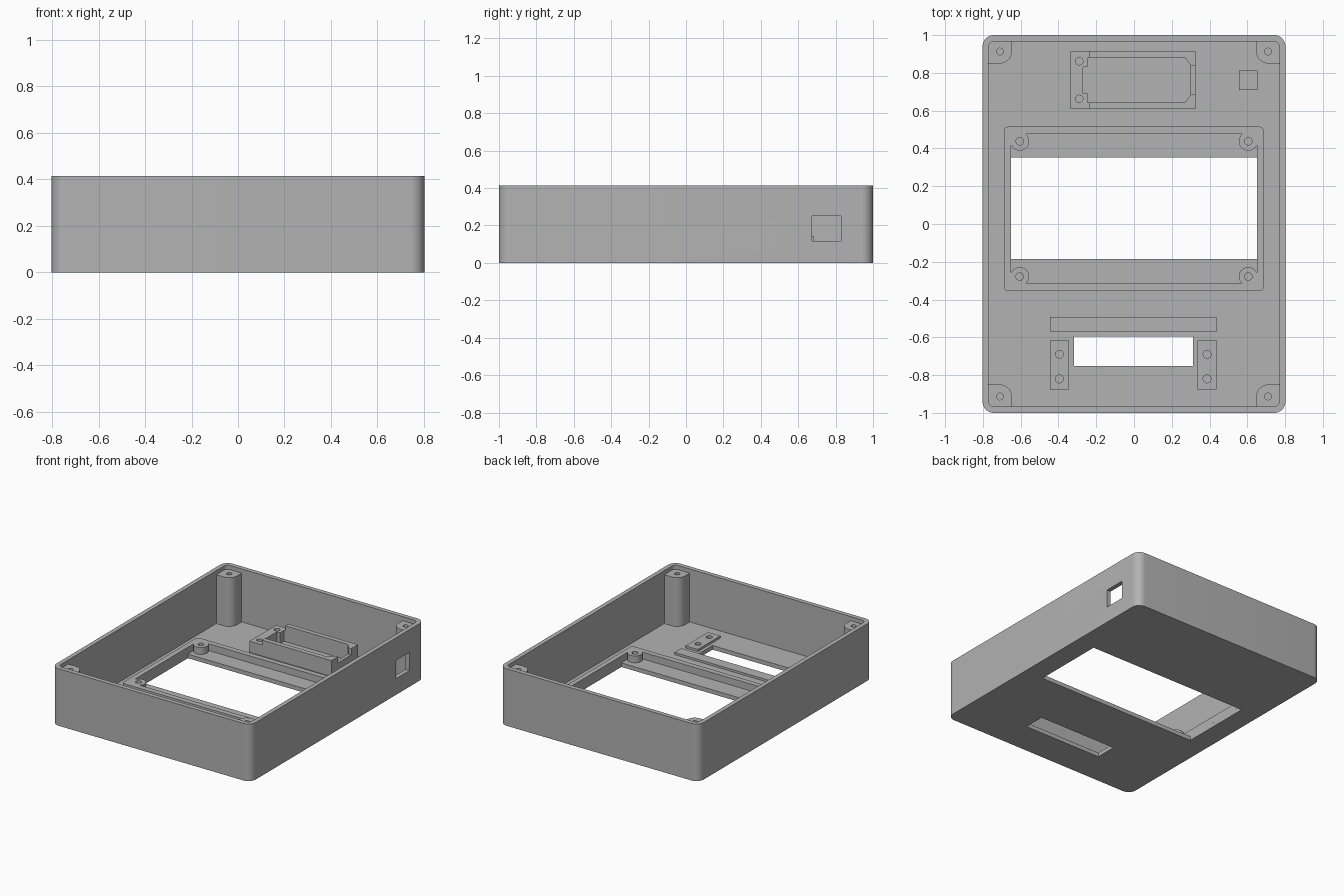
import bpy, bmesh
from math import sin, cos, pi, radians

cube = bpy.data.objects.get("Cube")
if cube:
    bpy.data.objects.remove(cube, do_unlink=True)

grey = bpy.data.materials.new("plain grey")
grey.use_nodes = True
grey.diffuse_color = (0.45, 0.45, 0.45, 1)
grey.node_tree.nodes["Principled BSDF"].inputs["Base Color"].default_value = grey.diffuse_color

FLOOR, TOP = 0.03, 0.415


def arc(cx, cy, r, start, end, n=12):
    angles = [radians(start + (end - start) * i / n) for i in range(n + 1)]
    return [(cx + r * cos(a), cy + r * sin(a)) for a in angles]


def circle(cx, cy, r):
    return arc(cx, cy, r, 0, 360, 24)[:-1]


def rect(x0, y0, x1, y1, r=0):
    if not r:
        return [(x0, y0), (x1, y0), (x1, y1), (x0, y1)]
    return (arc(x1 - r, y1 - r, r, 0, 90) + arc(x0 + r, y1 - r, r, 90, 180)
            + arc(x0 + r, y0 + r, r, 180, 270) + arc(x1 - r, y0 + r, r, 270, 360))


def prism(name, z0, z1, *loops):
    """Extrude an outline; further loops become holes."""
    curve = bpy.data.curves.new(name, "CURVE")
    curve.dimensions, curve.fill_mode = "2D", "BOTH"
    curve.extrude = (z1 - z0) / 2
    for loop in loops:
        spline = curve.splines.new("POLY")
        spline.points.add(len(loop) - 1)
        for point, (x, y) in zip(spline.points, loop):
            point.co = (x, y, 0, 1)
        spline.use_cyclic_u = True
    temp = bpy.data.objects.new(name, curve)
    bpy.context.collection.objects.link(temp)
    bpy.context.view_layer.update()
    mesh = bpy.data.meshes.new_from_object(temp.evaluated_get(bpy.context.evaluated_depsgraph_get()))
    bpy.data.objects.remove(temp, do_unlink=True)
    bm = bmesh.new()
    bm.from_mesh(mesh)
    bmesh.ops.remove_doubles(bm, verts=bm.verts, dist=1e-5)
    bmesh.ops.translate(bm, verts=bm.verts, vec=(0, 0, (z0 + z1) / 2))
    bmesh.ops.recalc_face_normals(bm, faces=bm.faces)
    bm.to_mesh(mesh)
    bm.free()
    mesh.materials.clear()
    mesh.materials.append(grey)
    obj = bpy.data.objects.new(name, mesh)
    bpy.context.collection.objects.link(obj)
    return obj


def cut(target, cutter):
    mod = target.modifiers.new("cut", "BOOLEAN")
    mod.operation, mod.solver, mod.object = "DIFFERENCE", "EXACT", cutter
    cutter.hide_render = True
    bpy.context.view_layer.objects.active = target
    bpy.ops.object.modifier_apply(modifier=mod.name)
    bpy.data.objects.remove(cutter, do_unlink=True)


# Open tray with floor windows and a side port
case = prism("case", 0, TOP, rect(-0.802, -1, 0.802, 1, 0.06))
cut(case, prism("cavity", FLOOR, 1, rect(-0.77, -0.967, 0.77, 0.967, 0.03)))
cut(case, prism("screen_window", -1, 1, rect(-0.65, -0.185, 0.65, 0.352)))
cut(case, prism("slot_window", -1, 1, rect(-0.317, -0.752, 0.313, -0.595)))
cut(case, prism("side_port", 0.118, 0.25, rect(0.7, 0.673, 0.9, 0.828)))

# Screw posts in the four corners
for sx in (-1, 1):
    for sy in (-1, 1):
        outline = [(0.78, 0.85)] + arc(0.71, 0.913, 0.063, 270, 180) + [(0.647, 0.98), (0.78, 0.98)]
        prism("corner_post", FLOOR, 0.385, [(sx * x, sy * y) for x, y in outline],
              circle(sx * 0.71, sy * 0.913, 0.018))

# Raised screen frame with merged corner bosses
MID = 0.08
quarter = arc(0.605, 0.358, 0.05, -26, -229, 16)
flip = quarter[::-1]
opening = (quarter + [(-x, y) for x, y in flip] + [(-x, -y) for x, y in quarter]
           + [(x, -y) for x, y in flip])
holes = [circle(sx * 0.605, MID + sy * 0.358, 0.02) for sx in (-1, 1) for sy in (-1, 1)]
prism("screen_frame", FLOOR, 0.08, rect(-0.688, MID - 0.435, 0.685, MID + 0.435, 0.02),
      [(x, y + MID) for x, y in opening], *holes)

# Module holder: low screw end, taller walls, notched far end
CY = 0.762
pocket = [(-0.27, -0.07), (-0.245, -0.07), (-0.245, -0.118), (0.27, -0.118), (0.3, -0.078)]
pocket += [(x, -y) for x, y in reversed(pocket)]
holder = prism("module_holder", FLOOR, 0.145, rect(-0.335, CY - 0.153, 0.325, CY + 0.153),
               [(x, y + CY) for x, y in pocket])
cut(holder, prism("low_end", 0.11, 1, rect(-0.5, 0.5, -0.235, 1)))
cut(holder, prism("end_notch", 0.1, 1, rect(0.2, CY - 0.077, 0.5, CY + 0.077)))
for sy in (-1, 1):
    cut(holder, prism("screw_hole", 0.05, 1, circle(-0.29, CY + sy * 0.1, 0.02)))

# Pedestal near the side port
prism("port_pedestal", FLOOR, 0.06, rect(0.555, 0.71, 0.655, 0.812))

# Slot support bar and drilled side pads
prism("slot_bar", FLOOR, 0.046, rect(-0.445, -0.57, 0.438, -0.492))
for x in (-0.395, 0.387):
    prism("slot_pad", FLOOR, 0.046, rect(x - 0.05, -0.877, x + 0.05, -0.618),
          circle(x, -0.69, 0.021), circle(x, -0.82, 0.021))

# Smooth the rounded corners and keep edges crisp
bpy.ops.object.select_all(action="DESELECT")
for obj in bpy.context.collection.objects:
    if obj.type == "MESH" and grey.name in obj.data.materials:
        obj.select_set(True)
        bpy.context.view_layer.objects.active = obj
bpy.ops.object.shade_smooth_by_angle(angle=radians(30))
